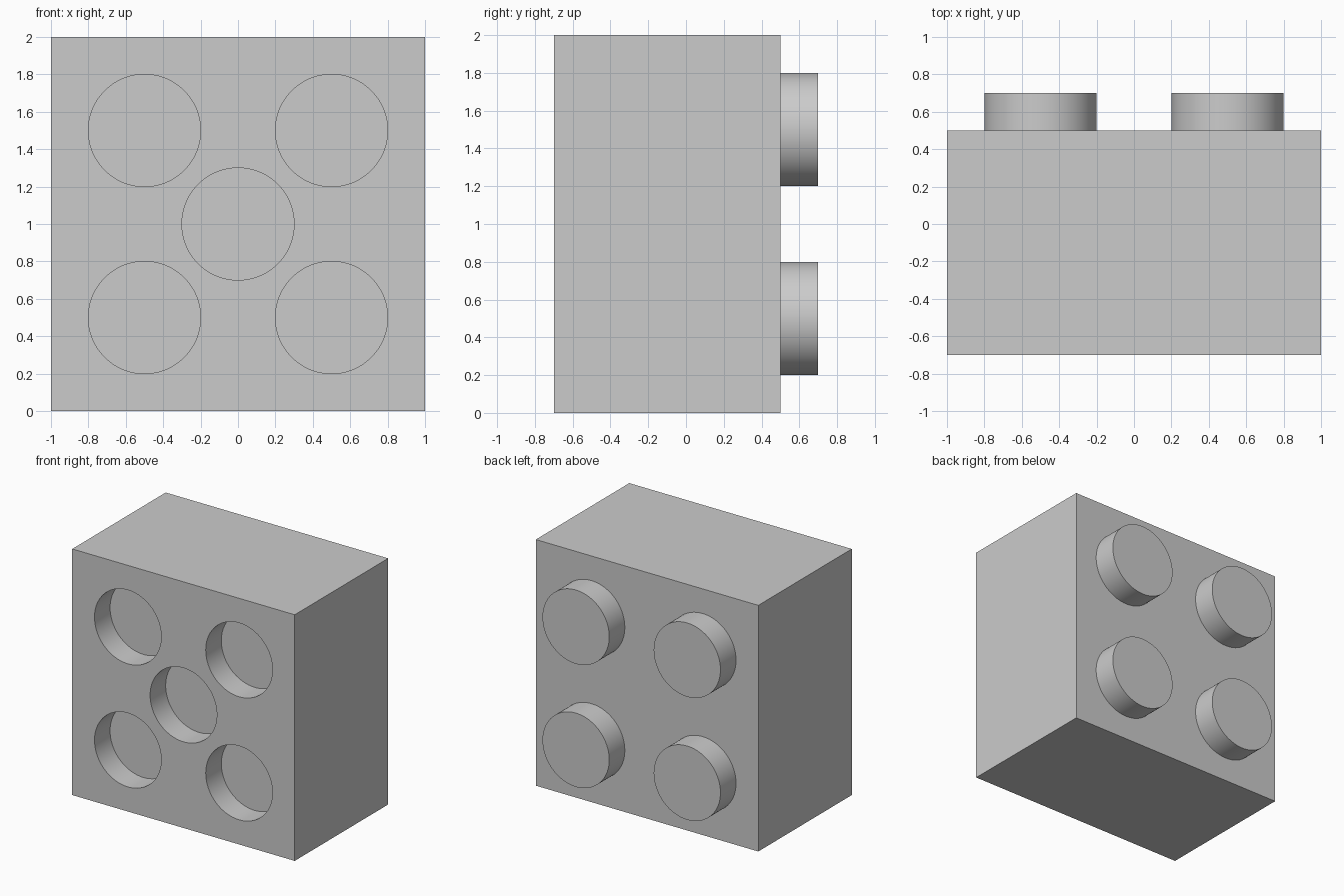
import bpy
from math import radians

if "Cube" in bpy.data.objects:
    bpy.data.objects.remove(bpy.data.objects["Cube"], do_unlink=True)

RADIUS = 0.3
DEPTH = 0.2
FRONT, BACK = -0.7, 0.5
CORNERS = [(x, z) for x in (-0.5, 0.5) for z in (0.5, 1.5)]

grey = bpy.data.materials.new("plain_grey")
grey.use_nodes = True
colour = (0.6, 0.6, 0.6, 1)
grey.diffuse_color = colour
grey.node_tree.nodes["Principled BSDF"].inputs["Base Color"].default_value = colour


def disc(name, x, z, y_start, y_end):
    """Round peg along y between two depths."""
    bpy.ops.mesh.primitive_cylinder_add(
        vertices=96, radius=RADIUS, depth=y_end - y_start,
        location=(x, (y_start + y_end) / 2, z), rotation=(radians(90), 0, 0))
    obj = bpy.context.object
    obj.name = name
    obj.data.materials.append(grey)
    bpy.ops.object.shade_smooth_by_angle(angle=radians(30))
    return obj


# Block body
bpy.ops.mesh.primitive_cube_add(size=1, location=(0, (FRONT + BACK) / 2, 1))
body = bpy.context.object
body.name = "block_body"
body.scale = (2, BACK - FRONT, 2)
bpy.ops.object.transform_apply(location=False, rotation=False, scale=True)
body.data.materials.append(grey)

# Five round sockets sunk into the front
for x, z in CORNERS + [(0, 1)]:
    cutter = disc("socket_cutter", x, z, FRONT - DEPTH, FRONT + DEPTH)
    cutter.hide_render = True
    bpy.context.view_layer.objects.active = body
    cut = body.modifiers.new("socket", "BOOLEAN")
    cut.operation = "DIFFERENCE"
    cut.solver = "EXACT"
    cut.object = cutter
    bpy.ops.object.modifier_apply(modifier=cut.name)
    bpy.data.objects.remove(cutter, do_unlink=True)

bpy.ops.object.select_all(action="DESELECT")
body.select_set(True)
bpy.context.view_layer.objects.active = body
bpy.ops.object.shade_smooth_by_angle(angle=radians(30))

# Four round studs on the back, seated slightly into the body
for x, z in CORNERS:
    side = "left" if x > 0 else "right"
    level = "upper" if z > 1 else "lower"
    disc(f"{level}_{side}_stud", x, z, BACK - 0.02, BACK + DEPTH)
